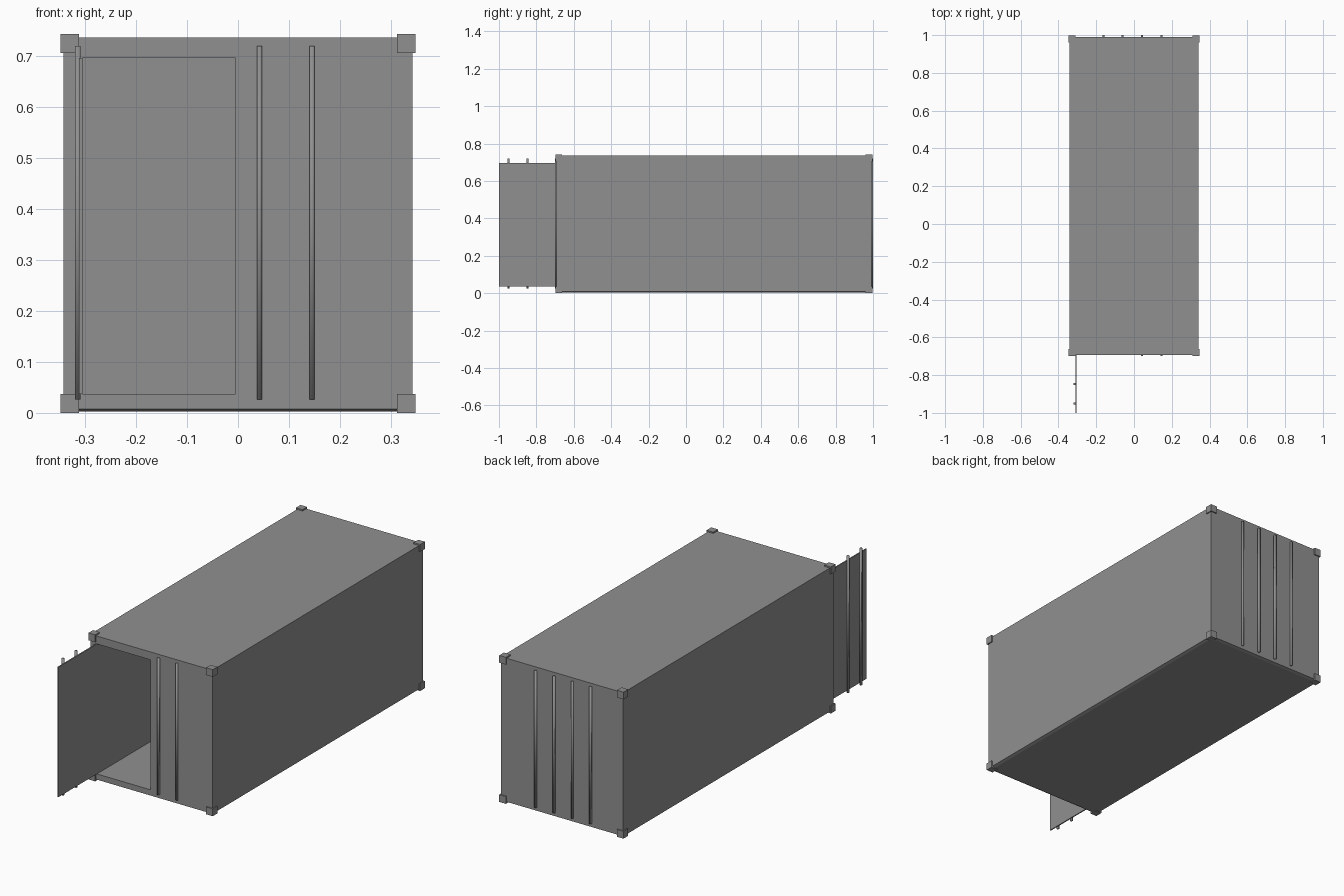
import bpy, bmesh

cube = bpy.data.objects.get("Cube")
if cube:
    bpy.data.objects.remove(cube, do_unlink=True)

# Single painted steel colour
steel = bpy.data.materials.new("grey_steel")
steel.use_nodes = True
GREY = (0.28, 0.28, 0.28, 1.0)
steel.diffuse_color = GREY
steel.node_tree.nodes["Principled BSDF"].inputs["Base Color"].default_value = GREY


def box(name, lo, hi, smooth=False):
    """Box object spanning two opposite corners."""
    bm = bmesh.new()
    bmesh.ops.create_cube(bm, size=1.0)
    for v in bm.verts:
        for i in range(3):
            v.co[i] = lo[i] if v.co[i] < 0 else hi[i]
    for f in bm.faces:
        f.smooth = smooth
    mesh = bpy.data.meshes.new(name)
    bm.to_mesh(mesh)
    bm.free()
    mesh.materials.append(steel)
    obj = bpy.data.objects.new(name, mesh)
    bpy.context.collection.objects.link(obj)
    return obj


# Overall dimensions
HALF_W, FRONT, BACK = 0.342, -0.693, 0.991
SILL, LINTEL, ROOF = 0.037, 0.695, 0.735
BAR_LOW, BAR_HIGH = 0.026, 0.719

# Container shell with shallow sloped underside edge
shell = box("container_shell", (-HALF_W, FRONT, 0.008), (HALF_W, BACK, ROOF))
bm = bmesh.new()
bm.from_mesh(shell.data)
bottom = min(bm.faces, key=lambda f: f.calc_center_median().z)
bmesh.ops.inset_region(bm, faces=[bottom], thickness=0.02, depth=0.0)
for v in bottom.verts:
    v.co.z = 0.003
bm.to_mesh(shell.data)
bm.free()

# Hollow interior and open doorway
cutters = [
    box("interior_cutter", (-0.305, FRONT + 0.03, SILL), (0.305, BACK - 0.03, LINTEL)),
    box("doorway_cutter", (-0.305, FRONT - 0.1, SILL), (-0.005, FRONT + 0.1, LINTEL)),
]
bpy.context.view_layer.objects.active = shell
for cutter in cutters:
    cutter.hide_render = True
    mod = shell.modifiers.new(cutter.name, "BOOLEAN")
    mod.operation = "DIFFERENCE"
    mod.solver = "EXACT"
    mod.object = cutter
    bpy.ops.object.modifier_apply(modifier=mod.name)
    bpy.data.objects.remove(cutter, do_unlink=True)

# Eight corner castings
for side, xs in (("right", (-0.348, -0.311)), ("left", (0.311, 0.348))):
    for end, ys in (("front", (-0.699, -0.662)), ("back", (0.960, 0.997))):
        for level, zs in (("bottom", (0.0, 0.037)), ("top", (0.705, 0.742))):
            box(f"corner_casting_{level}_{end}_{side}",
                (xs[0], ys[0], zs[0]), (xs[1], ys[1], zs[1]))

# Open door leaf, swung straight out from the front
box("open_door", (-0.311, -1.0, SILL), (-0.305, FRONT, LINTEL))
for i, y in enumerate((-0.95, -0.848)):
    box(f"open_door_locking_bar_{i + 1}", (-0.319, y - 0.005, BAR_LOW),
        (-0.309, y + 0.005, BAR_HIGH), True)

# Vertical locking bars on the closed front half
for i, x in enumerate((0.042, 0.145)):
    box(f"front_locking_bar_{i + 1}", (x - 0.005, FRONT - 0.007, BAR_LOW),
        (x + 0.005, FRONT + 0.003, BAR_HIGH), True)

# Vertical locking bars on the back
for i, x in enumerate((-0.162, -0.06, 0.042, 0.145)):
    box(f"back_locking_bar_{i + 1}", (x - 0.005, BACK - 0.003, BAR_LOW),
        (x + 0.005, 1.0, BAR_HIGH), True)
